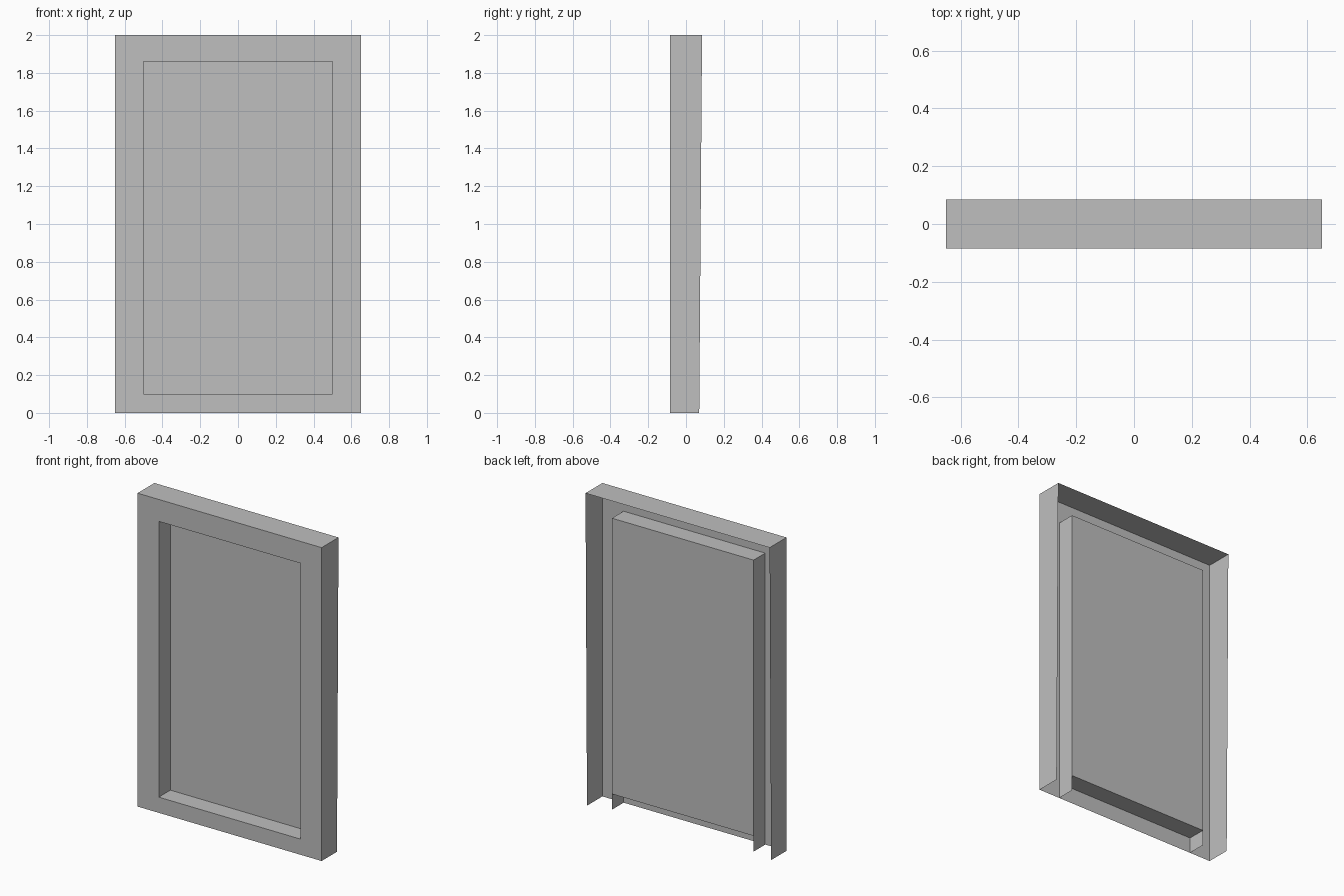
import bpy
import bmesh

cube = bpy.data.objects.get("Cube")
if cube:
    bpy.data.objects.remove(cube, do_unlink=True)

# One plain grey material
grey = bpy.data.materials.new("plain grey")
grey.use_nodes = True
colour = (0.52, 0.52, 0.52, 1)
grey.diffuse_color = colour
grey.node_tree.nodes["Principled BSDF"].inputs["Base Color"].default_value = colour

# Main dimensions
half_width, height = 0.65, 2.0
open_half, open_low, open_high = 0.5, 0.1, 1.86
front, back_top, back_low = -0.085, 0.085, 0.07
panel_y = 0.032


def sheet(name, quads):
    """Make one thin-sheet object from four-cornered faces."""
    bm = bmesh.new()
    for corners in quads:
        bm.faces.new([bm.verts.new(c) for c in corners])
    bmesh.ops.remove_doubles(bm, verts=bm.verts, dist=0.0001)
    mesh = bpy.data.meshes.new(name)
    bm.to_mesh(mesh)
    bm.free()
    mesh.materials.append(grey)
    obj = bpy.data.objects.new(name, mesh)
    bpy.context.scene.collection.objects.link(obj)
    return obj


def upright(x0, x1, z0, z1, y):
    """Corners of a face towards the front."""
    return [(x0, y, z0), (x1, y, z0), (x1, y, z1), (x0, y, z1)]


def level(half, y0, y1, z):
    """Corners of an upward face."""
    return [(-half, y0, z), (half, y0, z), (half, y1, z), (-half, y1, z)]


def side(x, low_y, top_y, z1):
    """Corners of a side wall that reaches the ground, facing +x."""
    return [(x, front, 0), (x, low_y, 0), (x, top_y, z1), (x, front, z1)]


# Front frame: ring of four mitred faces around the opening
outer = upright(-half_width, half_width, 0, height, front)
inner = upright(-open_half, open_half, open_low, open_high, front)
sheet("front_frame", [(outer[i], outer[(i + 1) % 4], inner[(i + 1) % 4], inner[i])
                      for i in range(4)])

# Recessed panel with its sill and head
sheet("recessed_panel", [upright(-open_half, open_half, open_low, open_high, panel_y)])
sheet("recess_sill", [level(open_half, front, panel_y, open_low)])
sheet("recess_head", [level(open_half, front, panel_y, open_high)[::-1]])

# Outer top cover
sheet("top_cover", [level(half_width, front, back_top, height)])

# Side walls; the outer ones taper slightly towards the ground
for sign, label in ((1, "left"), (-1, "right")):
    outside = side(sign * half_width, back_low, back_top, height)
    reveal = side(sign * open_half, panel_y, panel_y, open_high)
    sheet(label + "_outer_side", [outside[::sign]])
    sheet(label + "_recess_side", [reveal[::-sign]])
